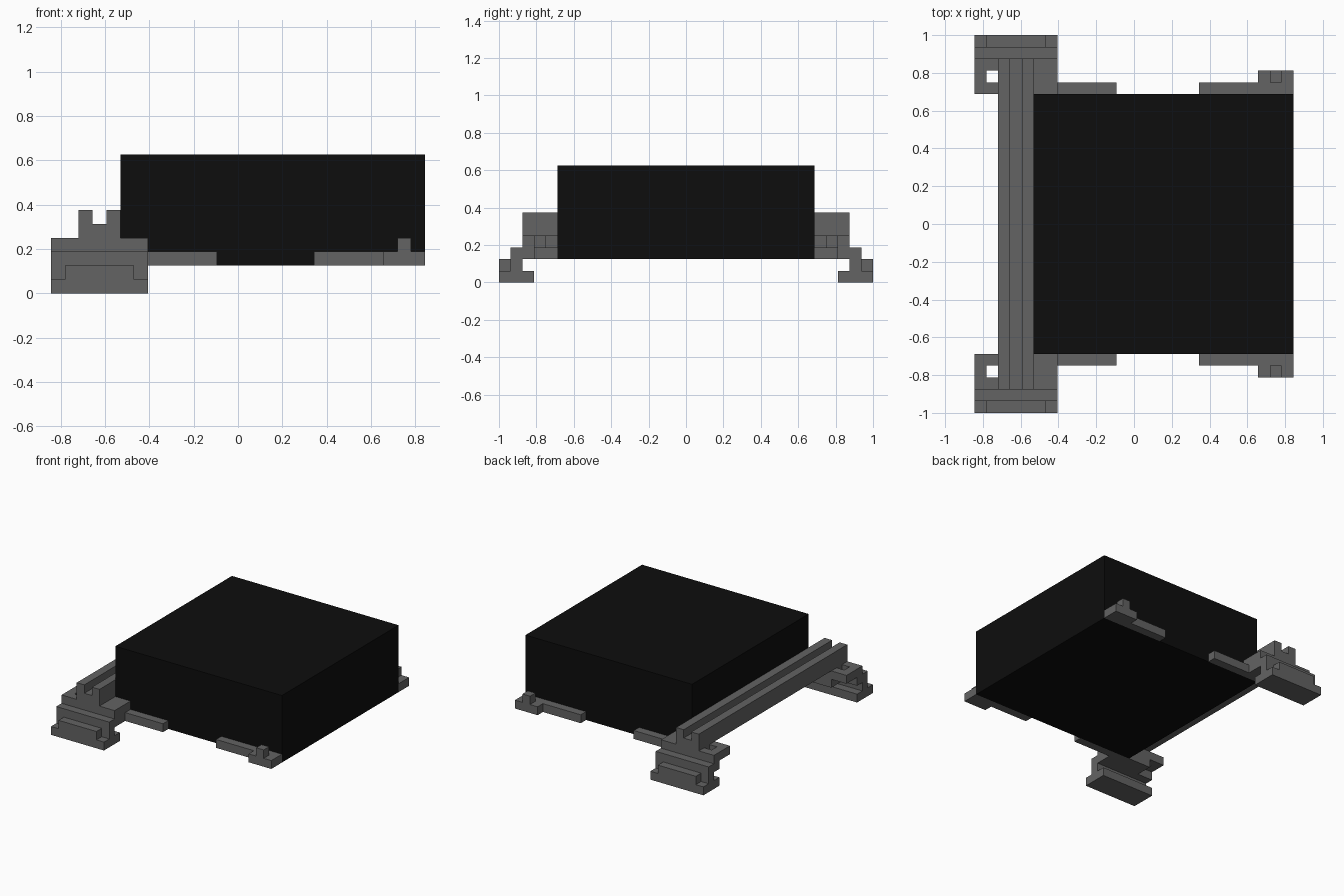
import bpy, bmesh
from mathutils import Matrix, Vector

if "Cube" in bpy.data.objects:
    bpy.data.objects.remove(bpy.data.objects["Cube"])

U = 0.0625  # grid step used by the whole model


def material(name, value):
    m = bpy.data.materials.new(name)
    m.diffuse_color = (value, value, value, 1)
    m.use_nodes = True
    m.node_tree.nodes["Principled BSDF"].inputs["Base Color"].default_value = m.diffuse_color
    return m


GREY = material("dark grey metal", 0.125)
BLACK = material("black glass", 0.004)


def finish(bm, name, mat, mirror=False):
    mesh = bpy.data.meshes.new(name)
    bmesh.ops.recalc_face_normals(bm, faces=bm.faces)
    bm.to_mesh(mesh)
    bm.free()
    mesh.materials.append(mat)
    ob = bpy.data.objects.new(name, mesh)
    bpy.context.collection.objects.link(ob)
    if mirror:
        mod = ob.modifiers.new("mirror", 'MIRROR')
        mod.use_axis = (False, True, False)
        mod.use_mirror_merge = False
    return ob


def box(name, x, y, z, mat=GREY, mirror=True):
    """Box from ranges in grid steps; x is counted from the left end."""
    lo = Vector((x[0] - 13.5, y[0], z[0])) * U
    hi = Vector((x[1] - 13.5, y[1], z[1])) * U
    bm = bmesh.new()
    size = hi - lo
    bmesh.ops.create_cube(bm, size=1, matrix=Matrix.Translation((lo + hi) / 2)
                          @ Matrix.Diagonal((*size, 1)))
    return finish(bm, name, mat, mirror)


def prism(name, outline, axis, span, mirror=True):
    """Extrude an outline in grid steps along y (x,z outline) or x (y,z outline)."""
    def place(a, b, t):
        p = (a - 13.5, t, b) if axis == 'y' else (t - 13.5, a, b)
        return Vector(p) * U
    bm = bmesh.new()
    face = bm.faces.new([bm.verts.new(place(a, b, span[0])) for a, b in outline])
    ext = bmesh.ops.extrude_face_region(bm, geom=[face])
    move = place(0, 0, span[1]) - place(0, 0, span[0])
    bmesh.ops.translate(bm, vec=move, verts=[v for v in ext['geom']
                                             if isinstance(v, bmesh.types.BMVert)])
    return finish(bm, name, GREY, mirror)


# main black block
box("main_block", (5, 27), (-11, 11), (2, 10), BLACK, mirror=False)

# grooved rail across the left side
prism("grooved_rail", [(2, 4), (5, 4), (5, 6), (4, 6), (4, 5), (3, 5), (3, 6), (2, 6)],
      'y', (-14, 14), mirror=False)

# clamp feet: stepped profile, outer lip, shoulder
prism("foot", [(13, 0), (16, 0), (16, 1), (15, 1), (15, 3), (14, 3), (14, 4),
               (13, 4), (13, 2), (14, 2), (14, 1), (13, 1)], 'x', (0, 7))
box("foot_lip", (1, 6), (15, 16), (1, 2))
box("foot_shoulder", (2, 7), (11, 13), (2, 4))

# small loop beside each foot, leaving a square hole
box("loop_side", (0, 1), (11, 13), (3, 4))
box("loop_end", (1, 2), (11, 12), (3, 4))

# side rails, end pads and knobs
box("rear_side_rail", (7, 12), (11, 12), (2, 3))
box("front_side_rail", (19, 27), (11, 12), (2, 3))
box("end_pad", (24, 27), (12, 13), (2, 3))
box("pad_knob", (25, 26), (12, 13), (3, 4))
